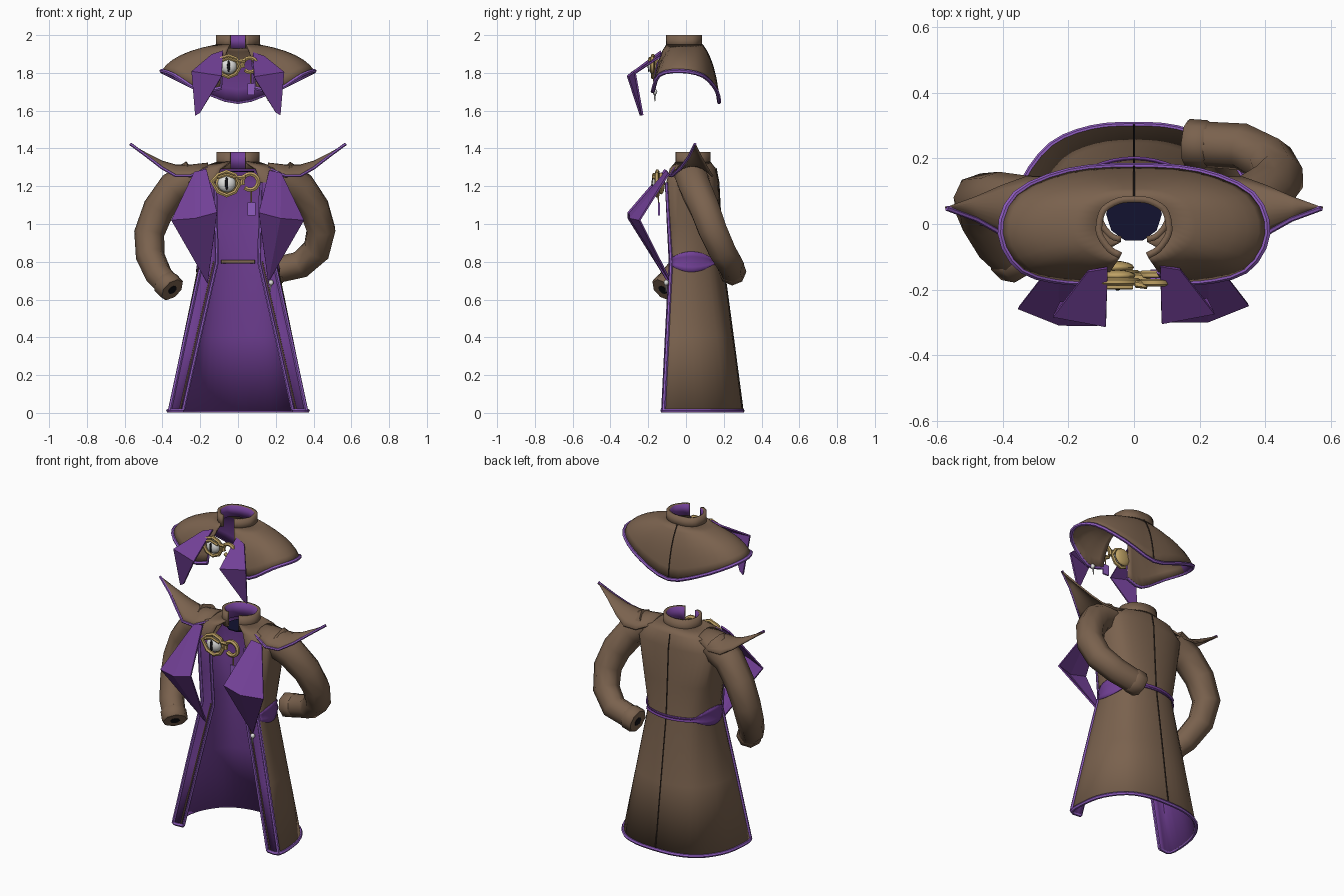
import bpy, bmesh, math
from mathutils import Vector as V

if "Cube" in bpy.data.objects:
    bpy.data.objects.remove(bpy.data.objects["Cube"])

def mat(name, r, g, b):
    m = bpy.data.materials.new(name)
    m.diffuse_color = (r, g, b, 1)
    m.use_nodes = True
    m.node_tree.nodes["Principled BSDF"].inputs["Base Color"].default_value = m.diffuse_color
    return m

BROWN = mat("brown_cloth", .195, .122, .076)
PURPLE = mat("purple_lining", .17, .052, .31)
TRIM = mat("light_purple_trim", .28, .11, .53)
GOLD = mat("gold", .52, .36, .13)
WHITE = mat("pearl_white", .75, .75, .73)
BLACK = mat("black", .006, .006, .008)
SEAM = mat("dark_seam", .03, .02, .015)
NAVY = mat("dark_navy", .006, .006, .03)

def link(name, me, mats):
    ob = bpy.data.objects.new(name, me)
    bpy.context.collection.objects.link(ob)
    for m in mats:
        me.materials.append(m)
    return ob

def smooth(ob, angle=40):
    bpy.ops.object.select_all(action='DESELECT')
    ob.select_set(True)
    bpy.context.view_layer.objects.active = ob
    bpy.ops.object.shade_smooth_by_angle(angle=math.radians(angle))

def catmull(pts, n=3):
    p = [V(q) for q in pts]
    p = [p[0] * 2 - p[1]] + p + [p[-1] * 2 - p[-2]]
    out = []
    for i in range(1, len(p) - 2):
        a, b, c, d = p[i - 1:i + 3]
        for k in range(n):
            t = k / n
            out.append(.5 * (2 * b + (c - a) * t + (2 * a - 5 * b + 4 * c - d) * t * t
                             + (3 * b - a - 3 * c + d) * t ** 3))
    return out + [p[-2]]

def full(half, z=None, n=3):
    """Right half of an open ring, front to back, mirrored to the left."""
    h = [V((q[0], q[1], q[2] if z is None else z)) for q in half]
    return catmull(h + [V((-q.x, q.y, q.z)) for q in reversed(h[:-1])], n)

def loft(name, rows, mats, thick=0.012, rule=None):
    me = bpy.data.meshes.new(name)
    n = len(rows[0])
    faces = [(r * n + i, r * n + i + 1, (r + 1) * n + i + 1, (r + 1) * n + i)
             for r in range(len(rows) - 1) for i in range(n - 1)]
    me.from_pydata([v for r in rows for v in r], [], faces)
    ob = link(name, me, mats)
    if rule:
        for k, f in enumerate(me.polygons):
            f.material_index = rule(k // (n - 1), k % (n - 1), n - 1)
    if thick:
        s = ob.modifiers.new("thickness", 'SOLIDIFY')
        s.thickness = thick
        s.material_offset = 1 if len(mats) > 1 else 0
    smooth(ob)
    return ob

def tube(name, pts, r, m, cyclic=False, res=1, radii=None):
    cu = bpy.data.curves.new(name, 'CURVE')
    cu.dimensions = '3D'
    cu.bevel_depth, cu.bevel_resolution, cu.use_fill_caps = r, res, True
    sp = cu.splines.new('POLY')
    sp.points.add(len(pts) - 1)
    for i, p in enumerate(pts):
        sp.points[i].co = (*p, 1)
        sp.points[i].radius = radii[i] if radii else 1
    sp.use_cyclic_u = cyclic
    tmp = bpy.data.objects.new("tmp", cu)
    me = bpy.data.meshes.new_from_object(tmp)
    bpy.data.objects.remove(tmp)
    me.materials.clear()
    ob = link(name, me, [m])
    smooth(ob, 50)
    return ob

def ball(name, c, size, m):
    bm = bmesh.new()
    bmesh.ops.create_uvsphere(bm, u_segments=16, v_segments=10, radius=1)
    for v in bm.verts:
        v.co = V([v.co[k] * size[k] + c[k] for k in range(3)])
    me = bpy.data.meshes.new(name)
    bm.to_mesh(me)
    bm.free()
    smooth(link(name, me, [m]))

def sheet(name, pts, faces, m):
    me = bpy.data.meshes.new(name)
    me.from_pydata(pts, [], faces)
    s = link(name, me, [m]).modifiers.new("thickness", 'SOLIDIFY')
    s.thickness = .01

# Coat body: open rings from hem to neck, first segment is the turned-out facing
hem = [(.29, -.12), (.362, -.115), (.365, .01), (.335, .13), (.25, .24), (.13, .29), (0, .3)]
waist = [(.11, -.08), (.192, -.075), (.208, -.01), (.2, .06), (.16, .14), (.09, .18), (0, .195)]
chest = [(.12, -.1), (.2, -.1), (.26, -.04), (.27, .05), (.23, .13), (.13, .165), (0, .172)]
neck = [(.04, -.055), (.07, -.045), (.1, -.01), (.11, .035), (.09, .09), (.05, .12), (0, .13)]
mix = lambda a, b, t: [V(p).lerp(V(q), t) for p, q in zip(a, b)]
levels = [(hem, .012), (mix(hem, waist, .5), .41), (waist, .8), (mix(waist, chest, .5), 1.0),
          (chest, 1.22), (mix(chest, neck, .35), 1.295), (neck, 1.33)]
rows = [full(h, z) for h, z in levels]
loft("coat_body", rows, [BROWN, PURPLE],
     rule=lambda r, i, n: 1 if r < 4 and (i < 3 or i >= n - 3) else 0)
loft("coat_collar", [full([(x * 1.03, y) for x, y in neck], z) for z in (1.29, 1.38)],
     [BROWN, PURPLE], .018)
tube("hem_trim", rows[0], .011, TRIM)
tube("coat_back_seam", [(0, h[-1][1] + .002, z) for h, z in levels[:-1]], .0035, SEAM)
tube("neck_plug", [(0, .03, 1.275), (0, .03, 1.28)], .085, NAVY, res=3)
for s, side in ((-1, "left"), (1, "right")):
    for k, r in ((0, .009), (1, .01)):
        tube(side + "_front_edge_trim", [(s * h[k][0], h[k][1] - .003, z) for h, z in levels[:5]], r, TRIM)
    tube(side + "_facing_piping", [(s * (h[0][0] + .018), h[0][1] - .004, z) for h, z in levels[:3]], .004, BROWN)

# Waist band: tall at the sides, narrow at the back, with a strip inside
half_h = lambda p: .012 + .042 * max(0, 1 - ((p.y - .03) / .12) ** 2)
def band(k):
    g = 1.035 + .035 * abs(k)
    ring = full([(x * g, .04 + (y - .04) * (g if y > .04 else 1)) for x, y in waist[1:]], .8)
    return [p + V((0, 0, k * half_h(p))) for p in ring]
loft("waist_band", [band(k) for k in (-1, -.5, 0, .5, 1)], [PURPLE], .006)
loft("inner_waist_strip", [full([(.09, .155), (.06, .168), (0, .172)], z) for z in (.79, .81)], [BROWN], .006)

# Sleeves with cuffs and dark openings
paths = {
    "left": [(-.23, .05, 1.25), (-.34, .06, 1.19), (-.42, .075, 1.08), (-.47, .075, .95),
             (-.465, .03, .83), (-.42, -.05, .73), (-.36, -.11, .665)],
    "right": [(.23, .03, 1.25), (.33, .05, 1.19), (.405, .1, 1.08), (.44, .14, .97),
              (.415, .19, .86), (.33, .235, .785), (.18, .245, .75)]}
for side, c in paths.items():
    tube(side + "_sleeve", c, .088, BROWN, res=2, radii=[1.05 - .27 * i / (len(c) - 1) for i in range(len(c))])
    end = V(c[-1])
    d = (end - V(c[-2])).normalized()
    tube(side + "_cuff", [end - d * .05, end - d * .04, end + d * .015, end + d * .022], .074, BROWN, res=2,
         radii=[.9, 1, 1, .92])
    tube(side + "_cuff_opening", [end, end + d * .025], .027, BLACK, res=2)

# Pointed shoulder pads: (x, ridge z, half depth, drop, centre y)
pad = [(.16, 1.325, .09, .03, .03), (.25, 1.315, .115, .06, .03), (.33, 1.315, .11, .06, .035),
       (.4, 1.335, .075, .04, .045), (.48, 1.375, .035, .018, .05), (.57, 1.425, .002, .001, .05)]
for s, side in ((-1, "left"), (1, "right")):
    secs = [[V((s * x, yc + hw * k / 4, z - drop * (k / 4) ** 2)) for k in range(-4, 5)]
            for x, z, hw, drop, yc in pad]
    loft(side + "_shoulder_point", secs[::-s], [BROWN], .01)
    tube(side + "_shoulder_trim", [q[0] for q in secs], .008, TRIM)

# Cape: rim rises over the shoulders and drops to a point behind
cneck = [(.045, -.105), (.08, -.085), (.112, -.04), (.116, 0), (.1, .05), (.05, .08), (0, .085)]
rim = [(.09, -.17, 1.72), (.2, -.175, 1.705), (.34, -.14, 1.79), (.405, -.03, 1.81),
       (.36, .09, 1.785), (.2, .16, 1.71), (0, .175, 1.645)]
N, R = full(cneck, 1.95), full(rim)

def cape_row(t):
    out = []
    for a, b in zip(R, N):
        c = b.lerp(a, .8)
        c.z = b.z + (a.z - b.z) * .3
        out.append(a * (1 - t) ** 2 + c * 2 * t * (1 - t) + b * t * t)
    return out

crows = [cape_row(k / 6) for k in range(7)]
# lining shows purple low on the back, brown elsewhere
loft("cape", crows, [BROWN, PURPLE, BROWN], .01,
     rule=lambda r, i, n: 0 if r < 4 and n / 4 < i + .5 < n * 3 / 4 else 2)
loft("cape_collar", [full([(x, y) for x, y in cneck], z) for z in (1.93, 2.0)],
     [BROWN, PURPLE], .02)
tube("cape_rim_trim", R, .011, TRIM)
tube("cape_back_seam", [r[len(r) // 2] + V((0, .001, .001)) for r in crows], .0035, SEAM)
for side, i in (("right", 0), ("left", -1)):
    tube("cape_%s_edge_trim" % side, [r[i] for r in crows[:4]], .006, TRIM)

# Folded lapels on coat and cape
for s, side in ((-1, "left"), (1, "right")):
    sheet(side + "_coat_lapel",
          [(s * x, y, z) for x, y, z in ((.23, -.095, 1.27), (.165, -.105, 1.285), (.11, -.3, 1.06),
                                         (.225, -.3, 1.03), (.35, -.25, 1.02), (.16, -.085, .69))],
          [(0, 1, 2, 3), (0, 3, 4), (2, 5, 3), (3, 5, 4)], PURPLE)
    sheet(side + "_cape_lapel",
          [(s * x, y, z) for x, y, z in ((.14, -.14, 1.89), (.08, -.13, 1.91), (.085, -.305, 1.78),
                                         (.245, -.275, 1.805), (.225, -.235, 1.575), (.2, -.24, 1.59))],
          [(0, 1, 2, 3), (2, 5, 4, 3)], PURPLE)

# Eye clasp, ring and hanging tag, once on the coat and once on the cape
for part, x, y, z, k in (("coat", -.06, -.14, 1.215, 1), ("cape", -.05, -.165, 1.835, .9)):
    P = lambda a, b, c: (x + a * k, y + b * k, z + c * k)
    S = lambda *v: [q * k for q in v]
    ball(part + "_eye_backing", P(0, .008, 0), S(.06, .02, .058), GOLD)
    ball(part + "_eye", P(0, -.008, 0), S(.048, .032, .046), WHITE)
    ball(part + "_pupil", P(0, -.036, 0), S(.009, .006, .034), BLACK)
    tube(part + "_eye_frame", [P(a, -.012, c) for a, c in
         ((-.078, .01), (-.045, .045), (0, .062), (.045, .045), (.07, 0), (.045, -.045), (0, -.064), (-.045, -.045))],
         .012 * k, GOLD, True)
    tube(part + "_eye_brow", [P(a, -.03, c) for a, c in ((-.05, .03), (0, .046), (.05, .03))], .009 * k, GOLD)
    tube(part + "_clasp_ring", [P(.125 + .042 * math.cos(a * math.pi / 8), -.015, .008 + .042 * math.sin(a * math.pi / 8))
         for a in range(-6, 10)], .013 * k, GOLD)
    tube(part + "_clasp_bar", [P(.06, -.02, .03), P(.1, -.025, .035)], .012 * k, GOLD)
    tube(part + "_tag_cord", [P(.13, -.01, -.03), P(.13, -.005, -.1)], .004 * k, GOLD)
    sheet(part + "_tag", [P(a, -.008, c) for a, c in ((.11, -.17), (.152, -.17), (.152, -.1), (.11, -.1))],
          [(0, 1, 2, 3)], TRIM)

# Pearl drops beside the lapels
for part, c in (("coat", (.175, -.105, .69)), ("cape", (.165, -.165, 1.7))):
    ball(part + "_pearl", c, (.013, .013, .015), WHITE)
    tube(part + "_pearl_pin", [(c[0], c[1], c[2]), (c[0] - .006, c[1], c[2] - .05)], .007, WHITE, radii=[1, .3])
